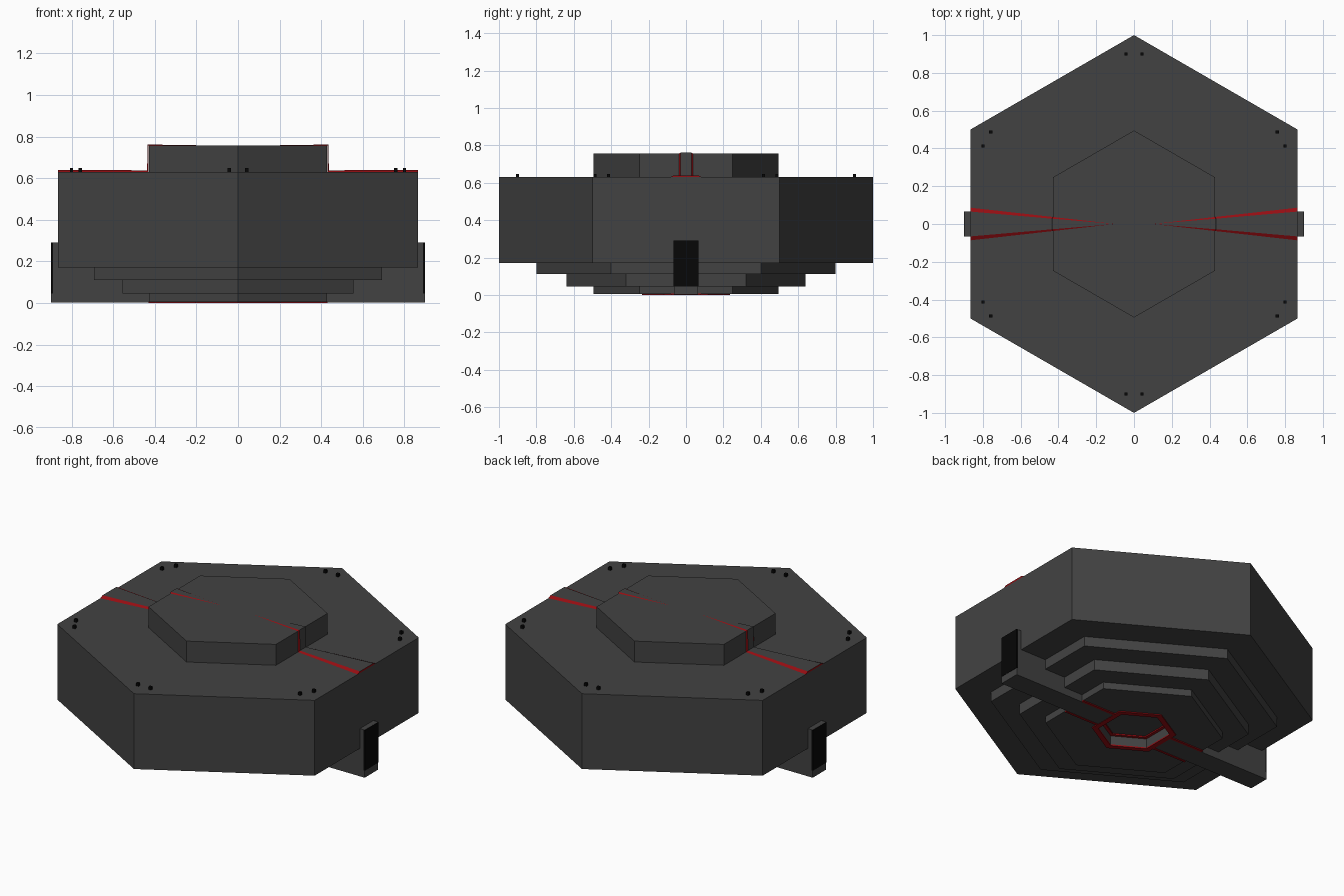
import bpy, bmesh
from math import sin, cos, radians
from mathutils import Matrix, Vector

if "Cube" in bpy.data.objects:
    bpy.data.objects.remove(bpy.data.objects["Cube"])


def material(name, rgb):
    m = bpy.data.materials.new(name)
    m.diffuse_color = (*rgb, 1)
    m.use_nodes = True
    m.node_tree.nodes["Principled BSDF"].inputs["Base Color"].default_value = m.diffuse_color
    return m


GREY = material("dark_grey", (0.055, 0.055, 0.055))
RED = material("red", (0.3, 0.004, 0.006))
BLACK = material("black", (0.002, 0.002, 0.002))


def finish(name, bm, *mats):
    bmesh.ops.remove_doubles(bm, verts=bm.verts, dist=1e-5)
    bmesh.ops.recalc_face_normals(bm, faces=bm.faces)
    me = bpy.data.meshes.new(name)
    bm.to_mesh(me)
    bm.free()
    ob = bpy.data.objects.new(name, me)
    bpy.context.collection.objects.link(ob)
    for m in mats:
        me.materials.append(m)
    return ob


def hex_lathe(name, profile, mat, closed=False):
    """Six-sided solid from (radius, z) points; capped at both ends unless closed."""
    bm = bmesh.new()
    rings = [[bm.verts.new((r * sin(radians(60 * i)), r * cos(radians(60 * i)), z))
              for i in range(6)] for r, z in profile]
    pairs = list(zip(rings, rings[1:]))
    if closed:
        pairs.append((rings[-1], rings[0]))
    else:
        bm.faces.new(rings[0])
        bm.faces.new(rings[-1])
    for a, b in pairs:
        for i in range(6):
            j = (i + 1) % 6
            bm.faces.new((a[i], a[j], b[j], b[i]))
    return finish(name, bm, mat)


def add_box(bm, lo, hi):
    lo, hi = Vector(lo), Vector(hi)
    bmesh.ops.create_cube(bm, size=1, matrix=Matrix.Translation((lo + hi) / 2)
                          @ Matrix.Diagonal((*(hi - lo), 1)))


def box(name, lo, hi, mat):
    bm = bmesh.new()
    add_box(bm, lo, hi)
    return finish(name, bm, mat)


def mirror(ob, x=True, y=False):
    mod = ob.modifiers.new("mirror", 'MIRROR')
    mod.use_axis = (x, y, False)
    mod.use_mirror_merge = False


# stepped hexagonal body with the recess underneath
hex_lathe("body", [(0.2, 0.07), (0.2, 0.006), (0.495, 0.006), (0.495, 0.047),
                   (0.64, 0.047), (0.64, 0.112), (0.8, 0.112), (0.8, 0.172),
                   (1, 0.172), (1, 0.63), (0.495, 0.63), (0.495, 0.757)], GREY)

# red rims at the mouth and the ceiling of the recess
hex_lathe("recess_rim", [(0.2, 0), (0.235, 0), (0.235, 0.008), (0.2, 0.008)], RED, True)
hex_lathe("recess_inner_rim", [(0.18, 0.062), (0.2, 0.062), (0.2, 0.072), (0.18, 0.072)],
          RED, True)

# side beams under the body, with black end plates and red edge lines
mirror(box("side_beam", (0.174, -0.065, 0.002), (0.898, 0.065, 0.292), GREY))
mirror(box("beam_end_plate", (0.89, -0.0655, 0.045), (0.9, 0.0655, 0.291), BLACK))
mirror(box("beam_edge_line", (0.18, 0.065, 0), (0.429, 0.08, 0.008), RED), y=True)

# raised tapering panels with red bevelled edges, folded over the top step
bm = bmesh.new()
stations = [(0.1, 0.757, 0, 0), (0.429, 0.757, 0.005, 0.005),
            (0.429, 0.63, 0.008, 0.008), (0.866, 0.63, 0, 0.01)]
rows = []
for x, z, dx, dz in stations:
    outer = (x - 0.1) * 0.113
    inner = outer * 0.76
    rows.append([bm.verts.new(p) for p in ((x, -outer, z), (x + dx, -inner, z + dz),
                                           (x + dx, inner, z + dz), (x, outer, z))])
for a, b in zip(rows, rows[1:]):
    for i in range(3):
        f = bm.faces.new((a[i], a[i + 1], b[i + 1], b[i]))
        f.material_index = 0 if i == 1 else 1
end = bm.faces.new(rows[-1])
end.material_index = 1
bmesh.ops.dissolve_degenerate(bm, dist=1e-5, edges=bm.edges)
mirror(finish("top_panel", bm, GREY, RED))

# pairs of small pegs at every corner
bm = bmesh.new()
for i in range(6):
    turn = Matrix.Rotation(radians(60 * i), 4, 'Z')
    for x in (-0.042, 0.042):
        c = turn @ Vector((x, 0.9, 0))
        add_box(bm, (c.x - 0.008, c.y - 0.008, 0.62), (c.x + 0.008, c.y + 0.008, 0.648))
finish("corner_pegs", bm, BLACK)
